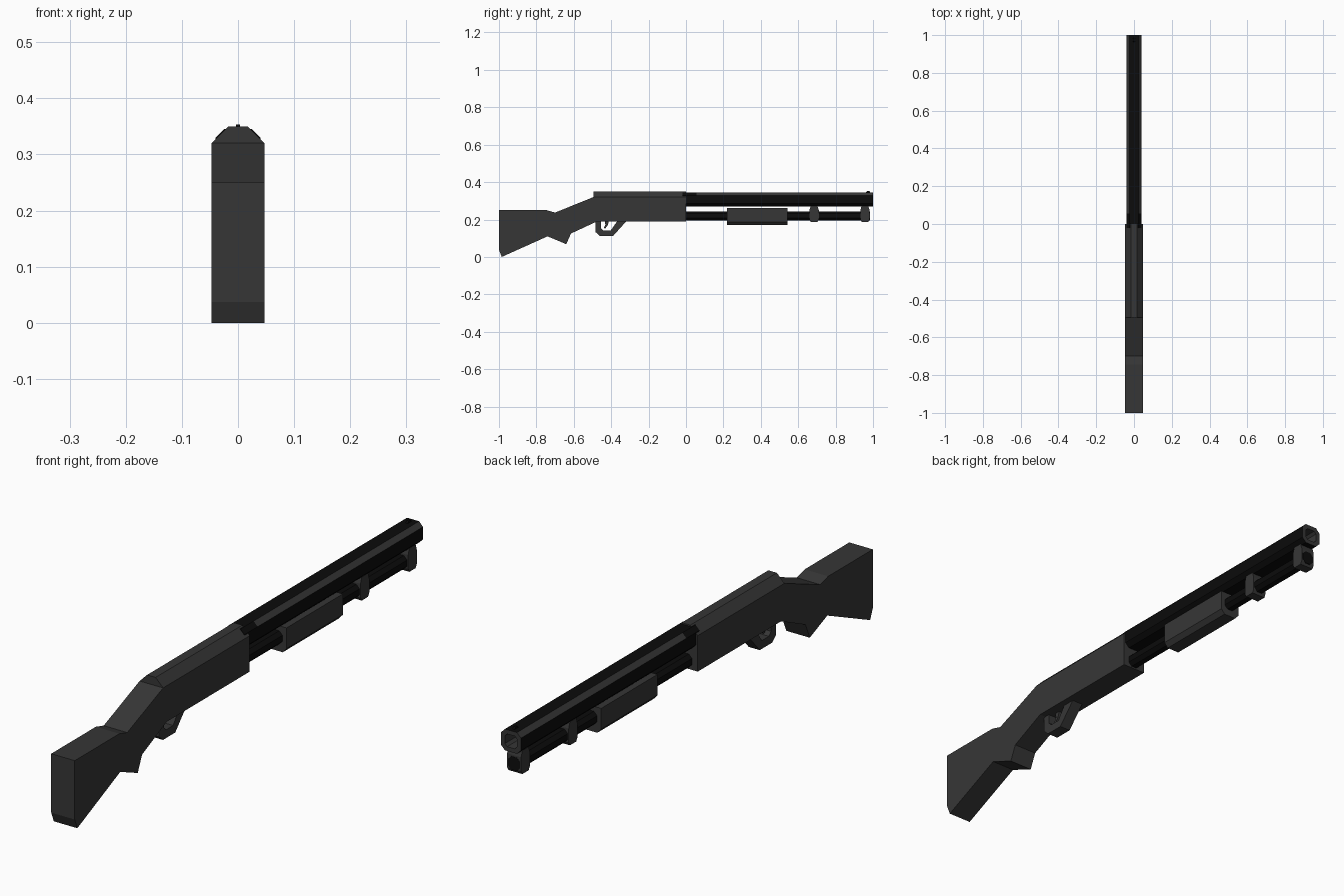
import bpy, bmesh
from mathutils import Vector

if "Cube" in bpy.data.objects:
    bpy.data.objects.remove(bpy.data.objects["Cube"])


def material(name, v):
    m = bpy.data.materials.new(name)
    m.diffuse_color = (v, v, v, 1)
    m.use_nodes = True
    m.node_tree.nodes["Principled BSDF"].inputs["Base Color"].default_value = m.diffuse_color
    return m


GREY = material("dark_grey", 0.037)
BLACK = material("near_black", 0.0035)


def finish(name, bm, *mats):
    bmesh.ops.recalc_face_normals(bm, faces=bm.faces)
    me = bpy.data.meshes.new(name)
    bm.to_mesh(me)
    bm.free()
    for m in mats:
        me.materials.append(m)
    ob = bpy.data.objects.new(name, me)
    bpy.context.collection.objects.link(ob)
    return ob


def extrude(bm, pts, vec):
    face = bm.faces.new([bm.verts.new(p) for p in pts])
    r = bmesh.ops.extrude_face_region(bm, geom=[face], use_keep_orig=True)
    bmesh.ops.translate(bm, vec=vec, verts=[g for g in r["geom"] if isinstance(g, bmesh.types.BMVert)])


def side_part(name, profile, half, mat):
    """Side outline (y, z) extruded across x."""
    bm = bmesh.new()
    extrude(bm, [(-half, y, z) for y, z in profile], Vector((2 * half, 0, 0)))
    return finish(name, bm, mat)


def long_part(name, section, y0, y1, mat):
    """Cross-section (x, z) extruded along y."""
    bm = bmesh.new()
    extrude(bm, [(x, y0, z) for x, z in section], Vector((0, y1 - y0, 0)))
    return finish(name, bm, mat)


def octagon(hx, hz, c, zc):
    return [(hx, zc - hz + c), (hx, zc + hz - c), (hx - c, zc + hz), (-hx + c, zc + hz),
            (-hx, zc + hz - c), (-hx, zc - hz + c), (-hx + c, zc - hz), (hx - c, zc - hz)]


# Stock with neck and grip
side_part("stock", [(-1, .25), (-.745, .25), (-.7, .237), (-.495, .32), (-.475, .32), (-.475, .19),
                    (-.615, .125), (-.64, .068), (-.74, .11), (-.985, 0), (-1, .037)], .047, GREY)

# Receiver with chamfered top
long_part("receiver", [(-.047, .19), (.047, .19), (.047, .32), (.017, .35), (-.017, .35), (-.047, .32)],
          -.495, 0, GREY)

# Barrel: rings along the outside, over the muzzle and into the bore
bm = bmesh.new()
outer, bore = octagon(.04, .0385, .016, .307), octagon(.024, .023, .009, .307)
rings = [[bm.verts.new((x, y, z)) for x, z in sec]
         for sec, y in ((outer, -.02), (outer, .055), (outer, 1), (bore, 1), (bore, .85))]
for k in range(4):
    for i in range(8):
        j = (i + 1) % 8
        f = bm.faces.new((rings[k][i], rings[k][j], rings[k + 1][j], rings[k + 1][i]))
        # grey upper chamfers and muzzle face
        if k >= 2 or (k == 1 and i in (1, 3)):
            f.material_index = 1
bm.faces.new(rings[0])
bm.faces.new(rings[-1]).material_index = 1
finish("barrel", bm, BLACK, GREY)

# Magazine tube
long_part("magazine_tube", octagon(.024, .024, .013, .22), -.02, .983, BLACK)

# Sliding forend with chamfered underside
long_part("forend", [(-.04, .187), (-.025, .17), (.025, .17), (.04, .187), (.04, .262), (-.04, .262)],
          .22, .542, GREY)

# Barrel clamps
for name, y in (("rear_clamp", .685), ("front_clamp", .957)):
    side_part(name, [(y - .018, .187), (y + .018, .187), (y + .025, .2), (y + .025, .25), (y + .018, .272),
                     (y - .018, .272), (y - .025, .25), (y - .025, .2)], .028, GREY)

# Trigger guard loop and trigger
side_part("trigger_guard", [(-.483, .2), (-.483, .132), (-.46, .112), (-.39, .112), (-.315, .195),
                            (-.365, .195), (-.402, .142), (-.442, .142), (-.455, .155), (-.455, .2)], .022, GREY)
side_part("trigger", [(-.435, .2), (-.41, .2), (-.418, .17), (-.432, .152), (-.44, .155), (-.431, .172)],
          .009, GREY)

# Front sight
side_part("front_sight", [(.96, .343), (.987, .343), (.98, .353), (.97, .353)], .004, BLACK)
